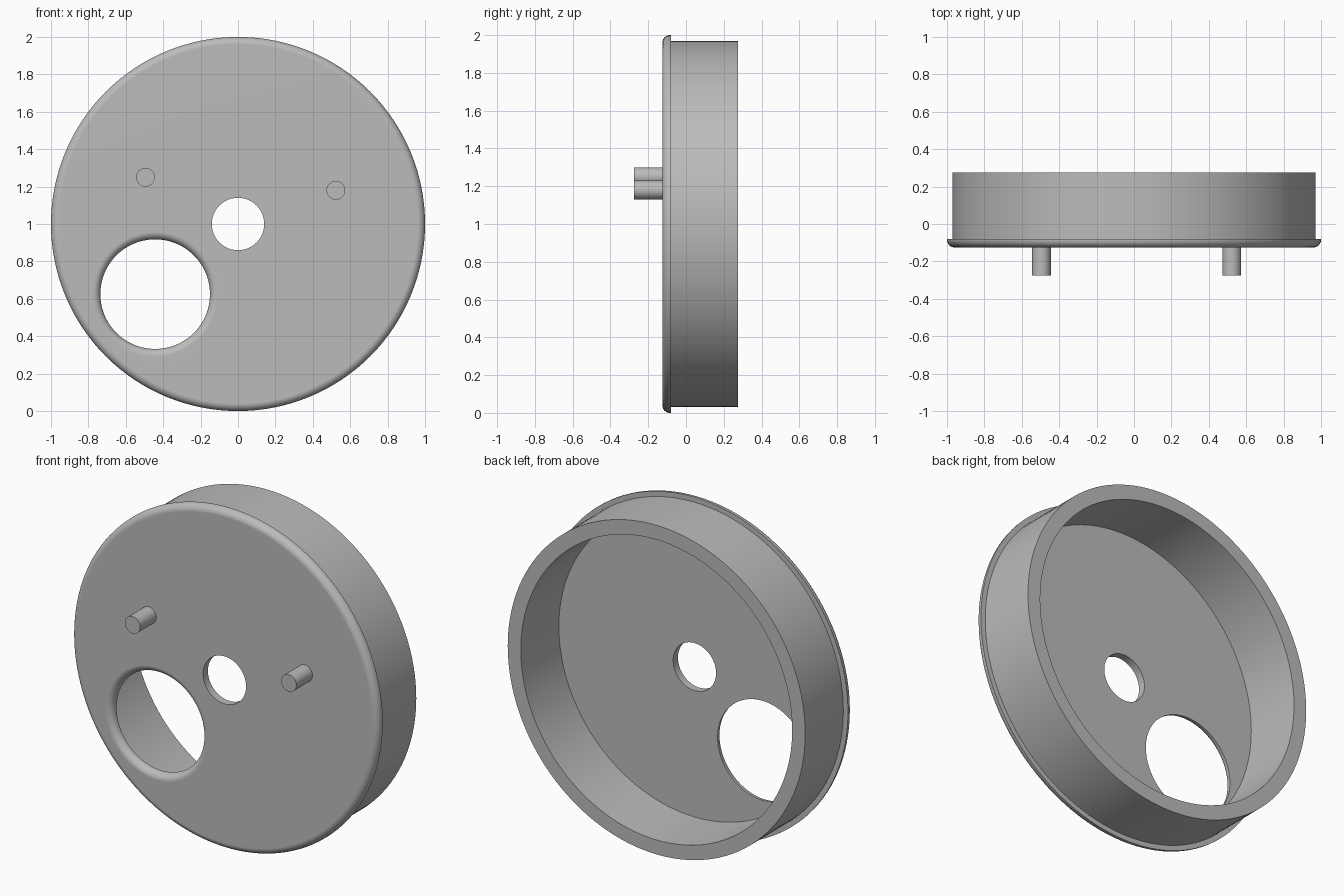
import bpy
import bmesh
from math import sin, cos, pi, radians
from mathutils import Matrix

SEGMENTS = 128
CENTRE_Z = 1.0
FRONT, FLANGE_BACK, BACK = -0.125, -0.08, 0.275
FILLET = 0.04

cube = bpy.data.objects.get("Cube")
if cube:
    bpy.data.objects.remove(cube, do_unlink=True)

grey = bpy.data.materials.new("plain grey")
grey.use_nodes = True
grey.diffuse_color = (0.5, 0.5, 0.5, 1)
grey.node_tree.nodes["Principled BSDF"].inputs["Base Color"].default_value = grey.diffuse_color


def fillet(r, y, sign, steps=10):
    """Quarter round from the front face to the side, as (radius, y) points."""
    angles = [pi / 2 * i / steps for i in range(steps + 1)]
    return [(r + sign * FILLET * sin(a), y - FILLET * cos(a)) for a in angles]


def lathe(name, profile, x, z, closed, segments=SEGMENTS):
    """Turn a (radius, y) profile about an axis parallel to y."""
    bm = bmesh.new()
    rings = []
    for i in range(segments):
        a = 2 * pi * i / segments
        rings.append([bm.verts.new((x + r * cos(a), y, z + r * sin(a))) for r, y in profile])
    count = len(profile)
    for i in range(segments):
        here, there = rings[i], rings[(i + 1) % segments]
        for j in range(count if closed else count - 1):
            k = (j + 1) % count
            bm.faces.new((here[j], here[k], there[k], there[j]))
    if not closed:
        bm.faces.new([ring[0] for ring in rings])
        bm.faces.new([ring[-1] for ring in rings])
    bmesh.ops.recalc_face_normals(bm, faces=bm.faces)
    mesh = bpy.data.meshes.new(name)
    bm.to_mesh(mesh)
    bm.free()
    mesh.materials.append(grey)
    obj = bpy.data.objects.new(name, mesh)
    bpy.context.collection.objects.link(obj)
    return obj


def smooth(obj):
    bpy.ops.object.select_all(action="DESELECT")
    obj.select_set(True)
    bpy.context.view_layer.objects.active = obj
    bpy.ops.object.shade_smooth_by_angle(angle=radians(30))
    normals = obj.modifiers.new("flat_face_normals", "WEIGHTED_NORMAL")
    normals.keep_sharp = True


# Hollow cap: rounded flange, stepped side wall, open back, centre hole
wall_out, wall_in, hole = 0.97, 0.885, 0.14
cap_profile = [(hole, FRONT)] + fillet(1 - FILLET, FRONT + FILLET, 1) + [
    (1.0, FLANGE_BACK), (wall_out, FLANGE_BACK), (wall_out, BACK),
    (wall_in, BACK), (wall_in, FLANGE_BACK), (hole, FLANGE_BACK)]
cap = lathe("cap_body", cap_profile, 0, CENTRE_Z, True)

# Large offset opening with a rounded front lip
opening = 0.293
lip = fillet(opening + FILLET, FRONT + FILLET, -1)
cutter = lathe("opening_cutter", [(opening + FILLET, FRONT - 0.1)] + lip + [(opening, 0.0)],
               -0.443, 0.625, False)
cutter.hide_render = True
cut = cap.modifiers.new("opening", "BOOLEAN")
cut.operation = "DIFFERENCE"
cut.solver = "EXACT"
cut.object = cutter
bpy.context.view_layer.objects.active = cap
bpy.ops.object.modifier_apply(modifier=cut.name)
bpy.data.objects.remove(cutter, do_unlink=True)
smooth(cap)

# Two round pegs on the front face
for name, x, z in (("right_peg", -0.495, 1.25), ("left_peg", 0.523, 1.18)):
    peg = lathe(name, [(0.05, -0.275), (0.05, FRONT + 0.01)], x, z, False, 48)
    smooth(peg)
